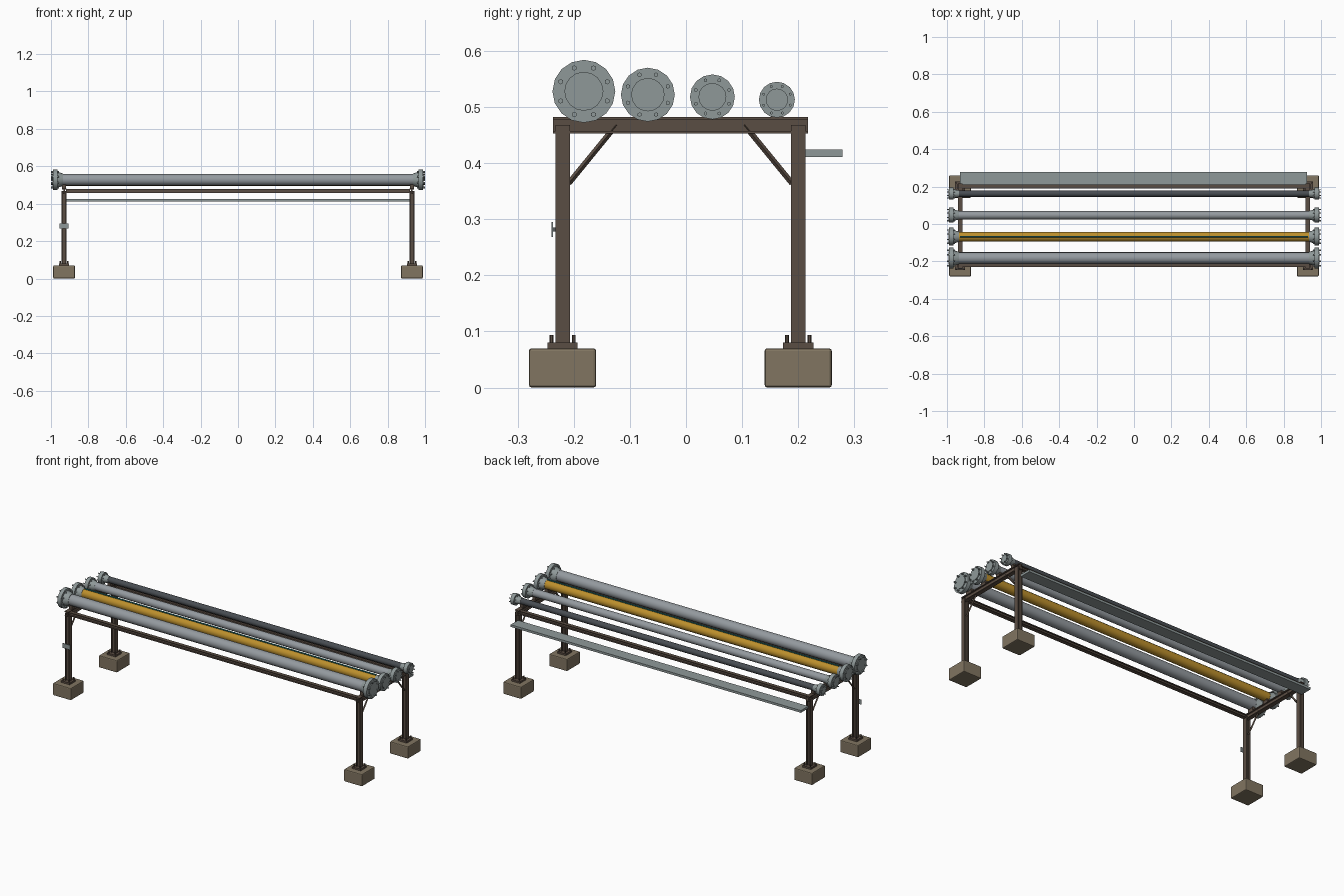
import bpy, math
from mathutils import Vector

old = bpy.data.objects.get("Cube")
if old:
    bpy.data.objects.remove(old, do_unlink=True)


def material(name, hex_code):
    rgb = [int(hex_code[i:i + 2], 16) / 255 for i in (0, 2, 4)]
    lin = [c / 12.92 if c < 0.04 else ((c + 0.055) / 1.055) ** 2.4 for c in rgb]
    m = bpy.data.materials.new(name)
    m.use_nodes = True
    m.diffuse_color = (*lin, 1)
    m.node_tree.nodes["Principled BSDF"].inputs["Base Color"].default_value = (*lin, 1)
    return m


brown = material("brown painted steel", "5A4D43")
concrete = material("concrete", "817561")
grey = material("galvanised grey", "8F9999")
pipe_grey = material("pipe grey", "949A9F")
yellow = material("yellow paint", "BC8F2C")
dark = material("dark pipe grey", "484D52")
teal = material("teal", "23706E")
bolt_mat = material("bolt steel", "55585A")


def box(name, x, y, z, mat, bevel=0):
    """Box from (min, max) pairs."""
    bpy.ops.mesh.primitive_cube_add(size=1, location=[(a + b) / 2 for a, b in (x, y, z)])
    o = bpy.context.object
    o.name = name
    o.scale = [b - a for a, b in (x, y, z)]
    bpy.ops.object.transform_apply(location=False, rotation=False, scale=True)
    o.data.materials.append(mat)
    if bevel:
        mod = o.modifiers.new("bevel", "BEVEL")
        mod.width = bevel
        mod.segments = 2
    return o


def rod(name, start, end, radius, mat, sides=16, radius_end=None):
    """Cylinder or cone between two points."""
    a, b = Vector(start), Vector(end)
    bpy.ops.mesh.primitive_cone_add(vertices=sides, radius1=radius,
                                    radius2=radius if radius_end is None else radius_end,
                                    depth=(b - a).length, location=(a + b) / 2)
    o = bpy.context.object
    o.name = name
    o.rotation_euler = (b - a).to_track_quat("Z", "Y").to_euler()
    o.data.materials.append(mat)
    if sides > 8:
        bpy.ops.object.shade_smooth_by_angle(angle=math.radians(30))
    return o


def span(c, half):
    return (c - half, c + half)


END_X = 0.93
FRONT_Y, BACK_Y = -0.22, 0.20

# Footings, base plates, anchor bolts and H-section posts
for sx, side in ((1, "left"), (-1, "right")):
    for py, row in ((FRONT_Y, "front"), (BACK_Y, "back")):
        tag = f"{row}_{side}"
        px = sx * END_X
        box(f"footing_{tag}", span(px, 0.058), span(py, 0.06), (0, 0.07), concrete, 0.005)
        box(f"base_plate_{tag}", span(px, 0.027), span(py, 0.027), (0.068, 0.08), brown)
        for bx in (-1, 1):
            for by in (-1, 1):
                c = (px + bx * 0.02, py + by * 0.02)
                rod(f"anchor_bolt_{tag}", (*c, 0.078), (*c, 0.094), 0.0035, brown, 6)
        for f in (-1, 1):
            box(f"post_flange_{tag}", span(px + f * 0.0115, 0.0025), span(py, 0.013),
                (0.08, 0.468), brown)
        box(f"post_web_{tag}", span(px, 0.01), span(py, 0.003), (0.08, 0.468), brown)

        # Knee brace in the end frame
        inward = 1 if py < 0 else -1
        rod(f"knee_brace_{tag}", (px, py + inward * 0.011, 0.364),
            (px, py + inward * 0.096, 0.468), 0.005, brown, 4)

    # I-section cross beam
    x = sx * END_X
    box(f"cross_beam_web_{side}", span(x, 0.004), (-0.237, 0.217), (0.455, 0.48), brown)
    for zs in ((0.453, 0.457), (0.477, 0.482)):
        box(f"cross_beam_flange_{side}", span(x, 0.012), (-0.237, 0.217), zs, brown)

# I-section long beams
for y, row in ((FRONT_Y, "front"), (BACK_Y, "back")):
    box(f"long_beam_web_{row}", span(0, 0.92), span(y, 0.003), (0.46, 0.477), brown)
    for z in (0.46, 0.4765):
        box(f"long_beam_flange_{row}", span(0, 0.92), span(y, 0.011), span(z, 0.002), brown)

# Pipes: name, y, centre height, pipe radius, flange radius, material
PIPES = (
    ("large_pipe", -0.182, 0.528, 0.031, 0.056, pipe_grey),
    ("yellow_pipe", -0.068, 0.522, 0.026, 0.048, yellow),
    ("medium_pipe", 0.047, 0.518, 0.022, 0.040, pipe_grey),
    ("small_pipe", 0.162, 0.513, 0.017, 0.032, dark),
)
for name, y, z, r, fr, mat in PIPES:
    rod(name, (-0.96, y, z), (0.96, y, z), r, mat)
    for s in (-1, 1):
        rod(f"{name}_neck", (s * 0.935, y, z), (s * 0.968, y, z), r * 1.05, grey, 16, r * 1.4)
        rod(f"{name}_flange", (s * 0.966, y, z), (s * 0.988, y, z), fr, grey)
        rod(f"{name}_end_face", (s * 0.986, y, z), (s * 0.992, y, z), fr * 0.62, grey)
        for k in range(8):
            a = math.tau * (k + 0.5) / 8
            by, bz = y + math.cos(a) * fr * 0.8, z + math.sin(a) * fr * 0.8
            rod(f"{name}_flange_bolt", (s * 0.958, by, bz), (s, by, bz), fr * 0.085, grey, 6)
        # Saddle carrying the pipe on the cross beam
        box(f"{name}_saddle", span(s * END_X, 0.01), span(y, r * 0.6),
            (0.48, z - r * 0.75), brown)

# Thin tracer line along the top of the yellow pipe
rod("tracer_line", (-0.93, -0.068, 0.55), (0.93, -0.068, 0.55), 0.004, teal, 8)

# Cable tray behind the back posts
box("cable_tray", (-0.93, 0.925), (0.212, 0.279), (0.411, 0.424), grey)

# Tag plate on the front right post
box("tag_plate", span(-END_X, 0.025), (-0.24, -0.237), (0.268, 0.295), grey)
box("tag_mount", span(-END_X, 0.006), (-0.238, -0.222), (0.278, 0.285), bolt_mat)
